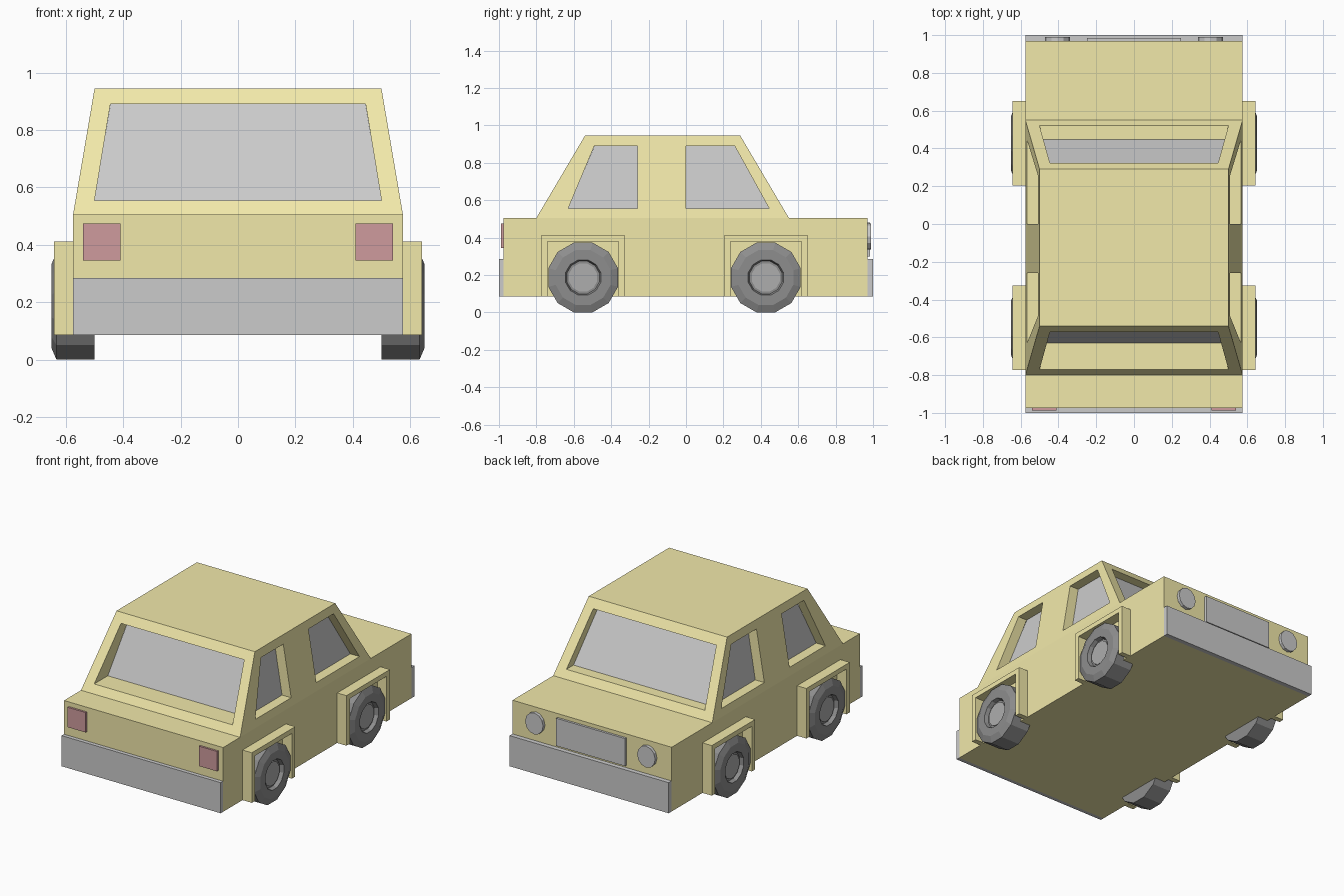
import bpy, bmesh
from math import sin, cos, pi

if "Cube" in bpy.data.objects:
    bpy.data.objects.remove(bpy.data.objects["Cube"])


def material(name, r, g, b):
    m = bpy.data.materials.new(name)
    m.diffuse_color = (r, g, b, 1)
    m.use_nodes = True
    m.node_tree.nodes["Principled BSDF"].inputs["Base Color"].default_value = m.diffuse_color
    return m


YELLOW = material("yellow_paint", 0.88, 0.81, 0.40)
RED = material("red_lamp", 0.62, 0.33, 0.34)
GLASS = material("grey_glass", 0.74, 0.74, 0.74)
GREY = material("bumper_grey", 0.53, 0.53, 0.53)
RUBBER = material("dark_rubber", 0.27, 0.27, 0.27)
HUB = material("hub_grey", 0.42, 0.42, 0.42)


def loft(name, rings, mat):
    """Skin a closed solid through rings of equal point count."""
    bm = bmesh.new()
    loops = [[bm.verts.new(p) for p in ring] for ring in rings]
    n = len(loops[0])
    for a, b in zip(loops, loops[1:]):
        for i in range(n):
            j = (i + 1) % n
            bm.faces.new((a[i], a[j], b[j], b[i]))
    bm.faces.new(loops[0][::-1])
    bm.faces.new(loops[-1])
    bmesh.ops.recalc_face_normals(bm, faces=bm.faces)
    me = bpy.data.meshes.new(name)
    bm.to_mesh(me)
    bm.free()
    ob = bpy.data.objects.new(name, me)
    bpy.context.collection.objects.link(ob)
    if mat:
        me.materials.append(mat)
    return ob


def rect(x, y0, y1, z):
    return [(-x, y0, z), (x, y0, z), (x, y1, z), (-x, y1, z)]


def box(name, x0, x1, y0, y1, z0, z1, mat):
    ring = [(x0, y0), (x1, y0), (x1, y1), (x0, y1)]
    return loft(name, [[(x, y, z) for x, y in ring] for z in (z0, z1)], mat)


def prism_x(name, outline, x0, x1, mat=None):
    return loft(name, [[(x, y, z) for y, z in outline] for x in (x0, x1)], mat)


def prism_y(name, outline, y0, y1, mat=None):
    return loft(name, [[(x, y, z) for x, z in outline] for y in (y0, y1)], mat)


# Lower body and bumpers
box("body", -0.575, 0.575, -0.975, 0.97, 0.085, 0.505, YELLOW)
box("rear_bumper", -0.575, 0.575, -1.0, -0.975, 0.085, 0.285, GREY)
box("front_bumper", -0.575, 0.575, 0.97, 1.0, 0.085, 0.285, GREY)

# Tapered cabin with window openings
cabin = loft("cabin", [rect(0.575, -0.80, 0.55, 0.505),
                       rect(0.50, -0.54, 0.29, 0.945)], YELLOW)
cutters = [
    prism_x("rear_side_cut", [(-0.63, 0.555), (-0.26, 0.555), (-0.26, 0.89), (-0.49, 0.89)], -1, 1),
    prism_x("front_side_cut", [(0, 0.555), (0.445, 0.555), (0.26, 0.89), (0, 0.89)], -1, 1),
    prism_y("screen_cut", [(-0.50, 0.555), (0.50, 0.555), (0.445, 0.89), (-0.445, 0.89)], -1, 1),
]
bpy.context.view_layer.objects.active = cabin
for c in cutters:
    c.hide_render = True
    mod = cabin.modifiers.new(c.name, 'BOOLEAN')
    mod.operation = 'DIFFERENCE'
    mod.solver = 'EXACT'
    mod.object = c
    bpy.ops.object.modifier_apply(modifier=mod.name)
for c in cutters:
    bpy.data.objects.remove(c)

# Glass block set inside the openings
loft("glass", [rect(0.503, -0.637, 0.456, 0.54),
               rect(0.443, -0.485, 0.255, 0.90)], GLASS)

# Grille, headlights and tail lights
box("grille", -0.25, 0.25, 0.96, 0.985, 0.30, 0.48, GREY)
for s, side in ((-1, "left"), (1, "right")):
    disc = [(s * 0.405 + 0.065 * cos(k * pi / 6), 0.405 + 0.07 * sin(k * pi / 6)) for k in range(12)]
    prism_y(side + "_headlight", disc, 0.96, 0.99, GLASS)
    x0, x1 = sorted((s * 0.41, s * 0.54))
    box(side + "_tail_light", x0, x1, -0.988, -0.96, 0.345, 0.475, RED)


def wheel_rings(profile, s, yc):
    """Twelve-sided rings from (x, radius) pairs."""
    angles = [(k + 0.5) * pi / 6 for k in range(12)]
    return [[(s * x, yc + r * cos(a), 0.193 * 0.966 + r * sin(a)) for a in angles]
            for x, r in profile]


# Wheels with square arches
for s, side in ((-1, "left"), (1, "right")):
    for yc, end in ((-0.55, "rear"), (0.427, "front")):
        name = side + "_" + end
        loft(name + "_tyre", wheel_rings(
            [(0.50, 0.193), (0.633, 0.193), (0.65, 0.152), (0.65, 0.098), (0.625, 0.09)], s, yc), RUBBER)
        loft(name + "_hub", wheel_rings(
            [(0.60, 0.078), (0.632, 0.078), (0.632, 0.07)], s, yc), HUB)
        o, i = 0.224, 0.19
        arch = [(-o, 0.085), (-o, 0.412), (o, 0.412), (o, 0.085),
                (i, 0.085), (i, 0.38), (-i, 0.38), (-i, 0.085)]
        prism_x(name + "_arch", [(yc + y, z) for y, z in arch], s * 0.57, s * 0.642, YELLOW)
